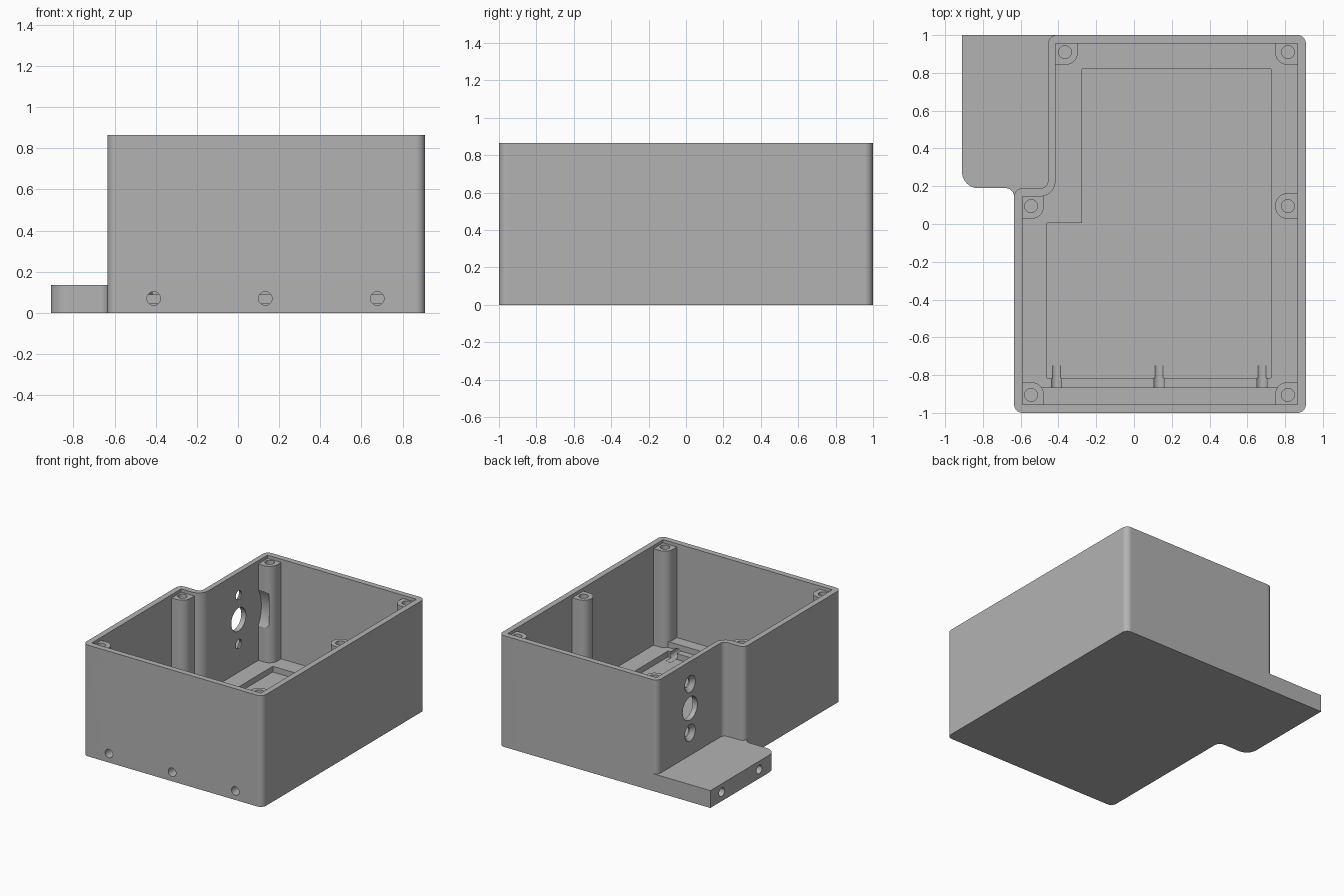
import bpy, bmesh, math
from mathutils import Vector, Matrix

if "Cube" in bpy.data.objects:
    bpy.data.objects.remove(bpy.data.objects["Cube"], do_unlink=True)

grey = bpy.data.materials.new("plain grey")
grey.use_nodes = True
COLOUR = (0.45, 0.45, 0.45, 1)
grey.diffuse_color = COLOUR
grey.node_tree.nodes["Principled BSDF"].inputs["Base Color"].default_value = COLOUR


def make(name, bm):
    bmesh.ops.recalc_face_normals(bm, faces=bm.faces)
    mesh = bpy.data.meshes.new(name)
    bm.to_mesh(mesh)
    bm.free()
    mesh.materials.append(grey)
    ob = bpy.data.objects.new(name, mesh)
    bpy.context.collection.objects.link(ob)
    return ob


def rounded(corners, steps=10):
    """Turn (x, y, radius) corners into an outline with arcs."""
    pts = []
    for i, (x, y, r) in enumerate(corners):
        p = Vector((x, y))
        if r == 0:
            pts.append(p)
            continue
        a = (Vector(corners[i - 1][:2]) - p).normalized()
        b = (Vector(corners[(i + 1) % len(corners)][:2]) - p).normalized()
        half = a.angle(b) / 2
        centre = p + (a + b).normalized() * r / math.sin(half)
        start = p + a * r / math.tan(half) - centre
        end = p + b * r / math.tan(half) - centre
        sweep = math.atan2(start.cross(end), start.dot(end))
        for k in range(steps + 1):
            pts.append(centre + Matrix.Rotation(sweep * k / steps, 2) @ start)
    return pts


def prism(name, corners, z0, z1):
    bm = bmesh.new()
    face = bm.faces.new([bm.verts.new((p.x, p.y, z0)) for p in rounded(corners)])
    new = bmesh.ops.extrude_face_region(bm, geom=[face])["geom"]
    bmesh.ops.translate(bm, vec=(0, 0, z1 - z0),
                        verts=[v for v in new if isinstance(v, bmesh.types.BMVert)])
    return make(name, bm)


def box(name, x0, x1, y0, y1, z0, z1):
    return prism(name, [(x0, y0, 0), (x1, y0, 0), (x1, y1, 0), (x0, y1, 0)], z0, z1)


def rod(name, start, end, r0, r1=None, sides=32):
    start, end = Vector(start), Vector(end)
    axis = end - start
    bm = bmesh.new()
    turn = axis.to_track_quat("Z", "Y").to_matrix().to_4x4()
    bmesh.ops.create_cone(bm, cap_ends=True, segments=sides, radius1=r0,
                          radius2=r0 if r1 is None else r1, depth=axis.length,
                          matrix=Matrix.Translation((start + end) / 2) @ turn)
    return make(name, bm)


def combine(target, tool, operation):
    mod = target.modifiers.new("combine", "BOOLEAN")
    mod.operation, mod.solver, mod.object = operation, "EXACT", tool
    bpy.context.view_layer.objects.active = target
    bpy.ops.object.modifier_apply(modifier=mod.name)
    bpy.data.objects.remove(tool, do_unlink=True)


def add(tool):
    combine(enclosure, tool, "UNION")


def cut(tool):
    combine(enclosure, tool, "DIFFERENCE")


TOP, FLOOR, POCKET, LEDGE, POST = 0.865, 0.09, 0.045, 0.135, 0.84
R = 0.045

# Outer block with a stepped corner, and the low side ledge
enclosure = prism("enclosure", [
    (-0.635, -1, R), (0.91, -1, R), (0.91, 1, R),
    (-0.455, 1, R), (-0.455, 0.19, 0.04), (-0.635, 0.19, R)], 0, TOP)
add(prism("ledge", [
    (-0.91, 1, 0), (-0.91, 0.19, 0.085), (-0.635, 0.19, R), (-0.635, 0.14, 0),
    (-0.6, 0.1, 0), (-0.3, 0.1, 0), (-0.3, 1, 0)], 0, LEDGE))

# Hollow interior
cut(prism("cavity", [
    (-0.59, -0.955, 0), (0.865, -0.955, 0), (0.865, 0.955, 0),
    (-0.415, 0.955, 0), (-0.415, 0.145, 0.085), (-0.59, 0.145, 0)], FLOOR, 1))

# Thick bar along the foot of the front wall
add(box("front_bar", -0.61, 0.885, -0.975, -0.865, 0.06, LEDGE))

# Screw posts: corner posts reach into both walls, the middle one into one wall
posts = [(0.815, 0.91, 1, 1), (-0.365, 0.91, -1, 1), (-0.545, 0.095, -1, 1),
         (-0.545, -0.905, -1, -1), (0.815, -0.905, 1, -1)]
S, W = 0.068, 0.07
for x, y, sx, sy in posts:
    add(prism("post", [
        (x - sx * S, y - sy * S, S), (x + sx * W, y - sy * S, 0),
        (x + sx * W, y + sy * W, 0), (x - sx * S, y + sy * W, 0)], 0.06, POST))
add(prism("side_post", [
    (0.885, 0.095 - S, 0), (0.885, 0.095 + S, 0),
    (0.815 - S, 0.095 + S, S - 0.001), (0.815 - S, 0.095 - S, S - 0.001)], 0.06, POST))

# Clearance around the large opening, bitten out of the nearby post
cut(rod("clearance", (-0.415, 0.6, 0.5), (-0.33, 0.6, 0.5), 0.28, sides=64))

# Screw holes in the posts
for x, y in [p[:2] for p in posts] + [(0.815, 0.095)]:
    cut(rod("post_hole", (x, y, 0.55), (x, y, 1), 0.034))

# Stepped pocket in the floor
cut(prism("pocket", [
    (-0.46, -0.815, 0), (0.725, -0.815, 0), (0.725, 0.82, 0),
    (-0.275, 0.82, 0), (-0.275, 0.005, 0), (-0.46, 0.005, 0)], POCKET, 0.3))

# Bores through the front wall and into the ledge
for x in (-0.41, 0.133, 0.677):
    cut(rod("front_hole", (x, -1.1, 0.07), (x, -0.75, 0.07), 0.033))
for y in (0.86, 0.4):
    cut(rod("ledge_hole", (-1, y, 0.07), (-0.5, y, 0.07), 0.033))

# Large opening with two countersunk holes in the stepped wall
cut(rod("opening", (-0.55, 0.6, 0.5), (-0.38, 0.6, 0.5), 0.09, sides=48))
for z in (0.31, 0.69):
    cut(rod("screw_hole", (-0.55, 0.6, z), (-0.38, 0.6, z), 0.035))
    cut(rod("countersink", (-0.465, 0.6, z), (-0.42, 0.6, z), 0.075, 0.03))

# Smooth rounded corners, flat walls
bpy.ops.object.select_all(action="DESELECT")
enclosure.select_set(True)
bpy.context.view_layer.objects.active = enclosure
bpy.ops.object.shade_smooth_by_angle(angle=math.radians(30))
weighted = enclosure.modifiers.new("even_shading", "WEIGHTED_NORMAL")
weighted.keep_sharp = True
